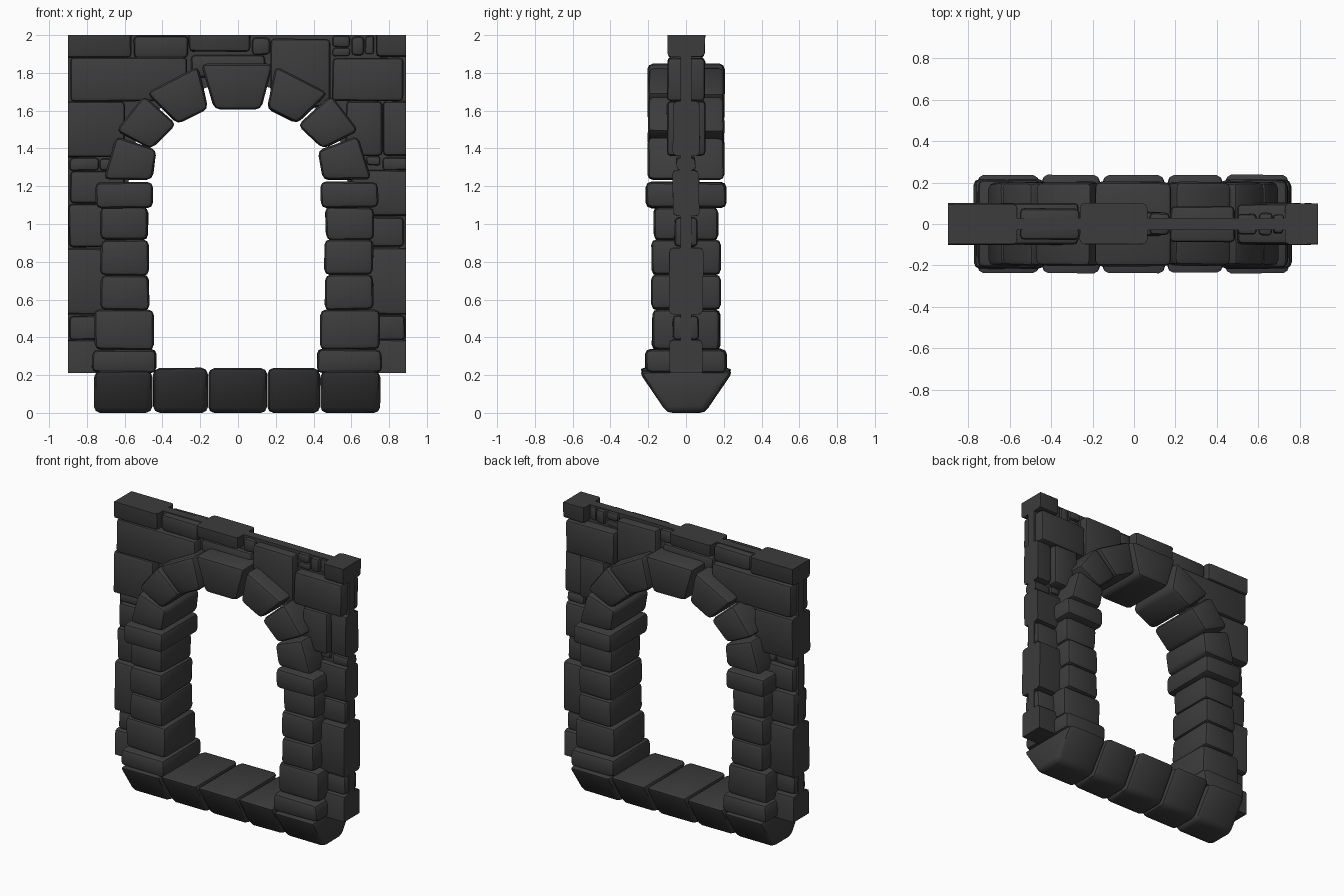
import bpy, bmesh, random
from mathutils import Vector

random.seed(4)
mat = bpy.data.materials.new("dark_grey_stone")
mat.diffuse_color = (0.045, 0.045, 0.045, 1)
XL, XR, ZB, ZT = -0.9, 0.89, 0.21, 2.0      # wall limits


def finish(name, bm, smooth=True):
    bmesh.ops.recalc_face_normals(bm, faces=bm.faces)
    me = bpy.data.meshes.new(name)
    bm.to_mesh(me)
    bm.free()
    ob = bpy.data.objects.new(name, me)
    bpy.context.collection.objects.link(ob)
    me.materials.append(mat)
    if smooth:
        bpy.ops.object.select_all(action='DESELECT')
        ob.select_set(True)
        bpy.context.view_layer.objects.active = ob
        bpy.ops.object.shade_smooth_by_angle(angle=0.7)
    return ob


def prism(pts, y):
    """Extrude an x-z outline from -y to y."""
    bm = bmesh.new()
    face = bm.faces.new([bm.verts.new((x, -y, z)) for x, z in pts])
    out = bmesh.ops.extrude_face_region(bm, geom=[face])
    for v in out['geom']:
        if isinstance(v, bmesh.types.BMVert):
            v.co.y = y
    return bm


def stone(name, pts, y, bevel=0.03, jitter=0.006, foot=1.0, clip=False):
    """A rounded, slightly uneven block; foot narrows its bottom in depth."""
    bm = prism(pts, y)
    zmid = sum(p[1] for p in pts) / len(pts)
    for v in bm.verts:
        if v.co.z < zmid:
            v.co.y *= foot
        v.co += Vector([random.uniform(-jitter, jitter) for _ in range(3)])
    bmesh.ops.recalc_face_normals(bm, faces=bm.faces)
    bmesh.ops.bevel(bm, geom=bm.edges[:], offset=bevel, segments=2, profile=0.5,
                    affect='EDGES', clamp_overlap=True)
    if clip:      # cut flush with the wall edges
        for co, no in (((XL, 0, 0), (-1, 0, 0)), ((XR, 0, 0), (1, 0, 0)),
                       ((0, 0, ZB), (0, 0, -1)), ((0, 0, ZT), (0, 0, 1))):
            cut = bmesh.ops.bisect_plane(bm, geom=bm.verts[:] + bm.edges[:] + bm.faces[:],
                                         plane_co=co, plane_no=no, clear_outer=True)
            rim = [e for e in cut['geom_cut'] if isinstance(e, bmesh.types.BMEdge)]
            if rim:
                bmesh.ops.holes_fill(bm, edges=rim, sides=0)
    return finish(name, bm)


def rect(x0, x1, z0, z1):
    return [(x0, z0), (x1, z0), (x1, z1), (x0, z1)]


# thin wall core with an arched opening
half = [(0.58, ZB), (0.58, 1.22), (0.55, 1.42), (0.48, 1.56), (0.32, 1.68), (0.1, 1.74)]
outline = ([(XL, ZB), (XL, ZT), (XR, ZT), (XR, ZB)] + half +
           [(-x, z) for x, z in reversed(half)])
finish("wall_core", prism(outline, 0.03), smooth=False)

# sill blocks, tapering toward the bottom
sill_x = [-0.763, -0.452, -0.158, 0.155, 0.435, 0.755]
for i in range(5):
    top = 0.222 if i in (0, 4) else 0.238
    stone(f"sill_block_{i}", rect(sill_x[i] + 0.002, sill_x[i + 1] - 0.002, 0, top),
          0.25, bevel=0.033, jitter=0.002, foot=0.4)

# jamb stones: inner x, outer x, bottom, top, half depth
jambs = [(0.425, 0.768, 0.212, 0.337, 0.215), (0.44, 0.755, 0.333, 0.547, 0.18),
         (0.465, 0.722, 0.545, 0.732, 0.182), (0.465, 0.722, 0.728, 0.918, 0.182),
         (0.47, 0.725, 0.915, 1.09, 0.17), (0.445, 0.748, 1.085, 1.222, 0.212)]
# arch stones on one side, as x-z quads
arch = [[(0.71, 1.235), (0.45, 1.235), (0.428, 1.39), (0.64, 1.465)],
        [(0.645, 1.49), (0.455, 1.395), (0.322, 1.525), (0.497, 1.68)],
        [(0.48, 1.69), (0.318, 1.53), (0.155, 1.61), (0.205, 1.835)]]
for side, s in (("left", -1), ("right", 1)):
    for i, (a, b, z0, z1, y) in enumerate(jambs):
        stone(f"jamb_stone_{side}_{i}", rect(s * a - 0.006, s * b - 0.006, z0, z1), y, jitter=0.004)
    for i, q in enumerate(arch):
        stone(f"arch_stone_{side}_{i}", [(s * x - 0.004, z) for x, z in q], 0.202, jitter=0.004)
stone("arch_keystone", [(-0.195, 1.85), (0.187, 1.85), (0.122, 1.607), (-0.125, 1.607)],
      0.204, jitter=0.002)

# wall stones through the core: x0, x1, z0, z1, half depth
wall = [
    (-0.96, -0.563, 1.88, 2.06, 0.095), (-0.55, -0.262, 1.88, 1.995, 0.075),
    (-0.262, 0.068, 1.91, 2.06, 0.1), (0.075, 0.172, 1.895, 1.99, 0.055),
    (0.175, 0.488, 1.62, 1.98, 0.085), (0.5, 0.592, 1.935, 1.998, 0.05),
    (0.5, 0.592, 1.89, 1.935, 0.045), (0.6, 0.67, 1.895, 1.99, 0.055),
    (0.672, 0.722, 1.9, 1.995, 0.045), (0.728, 0.95, 1.885, 2.06, 0.098),
    (-0.89, -0.27, 1.65, 1.88, 0.1), (-0.247, 0.145, 1.78, 1.893, 0.06),
    (0.5, 0.877, 1.65, 1.88, 0.098),
    (-0.96, -0.6, 1.352, 1.648, 0.1), (-0.892, -0.738, 1.28, 1.35, 0.055),
    (-0.732, -0.66, 1.28, 1.345, 0.05), (-0.888, -0.6, 1.11, 1.278, 0.07),
    (-0.897, -0.6, 0.878, 1.108, 0.075), (-0.96, -0.6, 0.52, 0.872, 0.09),
    (-0.893, -0.6, 0.388, 0.517, 0.068), (-0.96, -0.6, 0.15, 0.388, 0.088),
    (0.57, 0.765, 1.36, 1.652, 0.103), (0.768, 0.95, 1.36, 1.65, 0.07),
    (0.68, 0.755, 1.31, 1.358, 0.05), (0.765, 0.95, 1.285, 1.352, 0.05),
    (0.6, 0.95, 1.04, 1.285, 0.07), (0.6, 0.88, 0.88, 1.035, 0.062),
    (0.6, 0.95, 0.52, 0.874, 0.09), (0.6, 0.885, 0.388, 0.517, 0.07),
    (0.6, 0.95, 0.15, 0.388, 0.088)]
for i, (x0, x1, z0, z1, y) in enumerate(wall):
    stone(f"wall_stone_{i}", rect(x0, x1, z0, z1), y,
          bevel=min(0.022, 0.28 * min(x1 - x0, z1 - z0)), jitter=0.004, clip=True)
